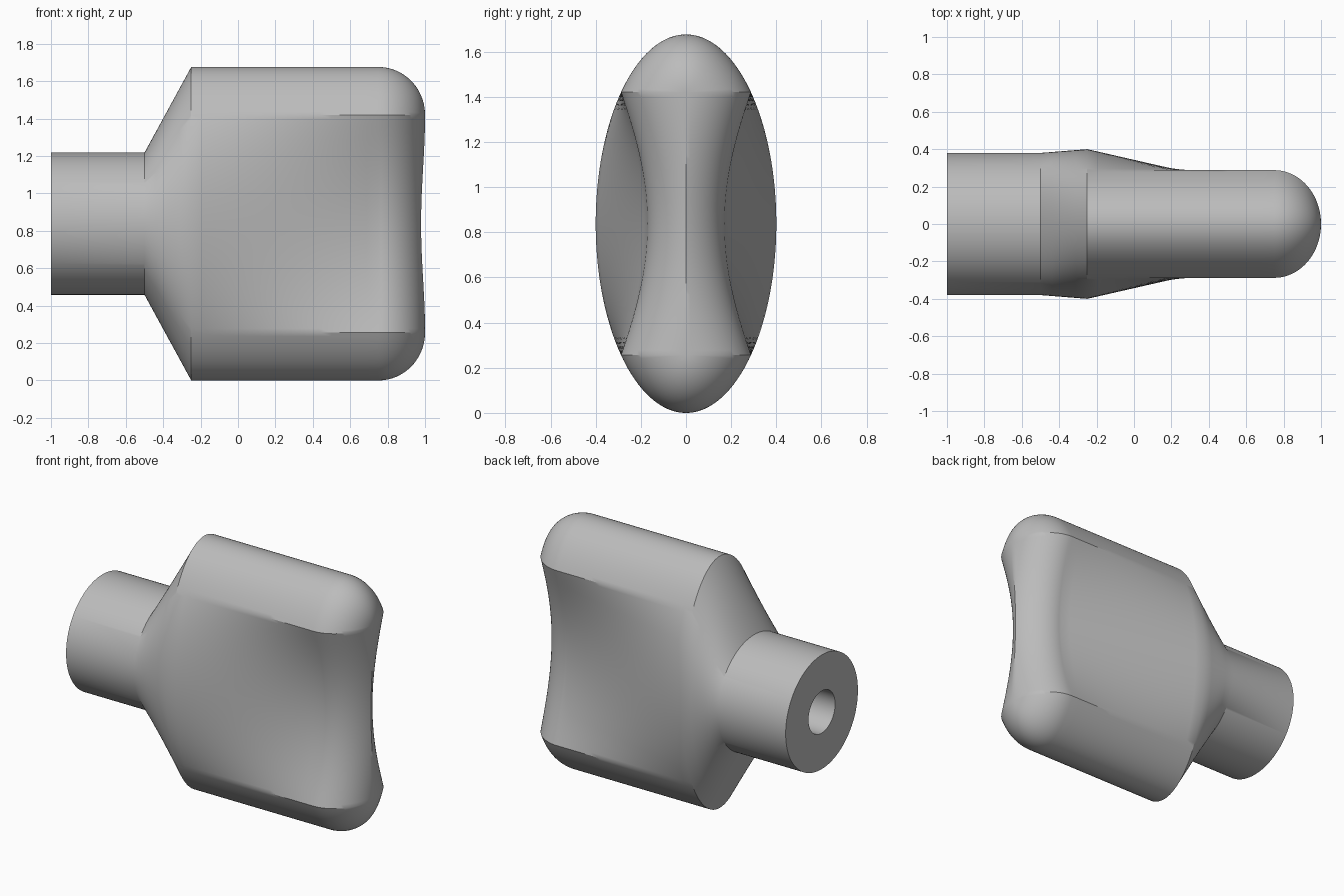
import bpy, bmesh
from math import sin, cos, acos, radians, pi

if "Cube" in bpy.data.objects:
    bpy.data.objects.remove(bpy.data.objects["Cube"], do_unlink=True)

ZC, HALF_W, HALF_H = 0.838, 0.40, 0.838   # elliptical grip section
SHAFT_R, BORE_R = 0.38, 0.14
X_NECK, X_GRIP, X_ROUND, ROUND = -0.5, -0.25, 0.75, 0.25
WAIST = 0.172                             # half thickness at the pinched end
KNEE = radians(44)                        # where the rounded rim meets the hollow side
KNEE_Y, KNEE_Z = HALF_W * cos(KNEE), HALF_H * sin(KNEE)
ANGLES = [radians(a) for a in range(0, 360, 2)]


def circle(x, r):
    return [(x, r * cos(t), r * sin(t)) for t in ANGLES]


def grip_point(t, f):
    """Section point; f runs 0 at the shoulder to 1 at the rounding."""
    y, z = HALF_W * cos(t), HALF_H * sin(t)
    if abs(z) < KNEE_Z - 1e-5:
        hollow = (HALF_W - WAIST) * f * (1 - (z / KNEE_Z) ** 2)
        y -= hollow if y > 0 else -hollow
    return y, z


def grip_ring(f):
    x = X_GRIP + f * (X_ROUND - X_GRIP)
    return [(x, *grip_point(t, f)) for t in ANGLES]


def end_ring(f):
    """Rounded end: rim becomes a dome, hollow sides fillet to a centre edge."""
    ring = []
    for t in ANGLES:
        y, z = grip_point(t, 1)
        if abs(z) >= KNEE_Z - 1e-5:
            phi = f * pi / 2
            rim = KNEE_Z if z > 0 else -KNEE_Z
            y, z = y * cos(phi), rim + (z - rim) * cos(phi)
        else:
            side = 1 if y > 0 else -1
            phi = f * acos(max(0, 1 - abs(y) / KNEE_Y))
            y = side * (abs(y) - KNEE_Y * (1 - cos(phi)))
        ring.append((X_ROUND + ROUND * sin(phi), y, z))
    return ring


# Bore, shaft, shoulder, grip and rounded end as one loft
rings = [circle(-0.4, BORE_R), circle(-1, BORE_R), circle(-1, SHAFT_R),
         circle(X_NECK, SHAFT_R)]
neck, shoulder = circle(X_NECK, SHAFT_R), grip_ring(0)
for f in (0.25, 0.5, 0.75):
    rings.append([tuple(a + (b - a) * f for a, b in zip(p, q))
                  for p, q in zip(neck, shoulder)])
rings += [grip_ring(i / 16) for i in range(17)]
rings += [end_ring(i / 20) for i in range(1, 21)]

bm = bmesh.new()
loops = [[bm.verts.new((x, y, z + ZC)) for x, y, z in ring] for ring in rings]
n = len(ANGLES)
for a, b in zip(loops, loops[1:]):
    for j in range(n):
        k = (j + 1) % n
        bm.faces.new((a[j], a[k], b[k], b[j]))
bm.faces.new(loops[0])
bmesh.ops.remove_doubles(bm, verts=bm.verts, dist=1e-4)
bmesh.ops.recalc_face_normals(bm, faces=bm.faces)

mesh = bpy.data.meshes.new("knob")
bm.to_mesh(mesh)
bm.free()
knob = bpy.data.objects.new("knob", mesh)
bpy.context.collection.objects.link(knob)

# Plain grey
grey = bpy.data.materials.new("grey")
grey.use_nodes = True
grey.diffuse_color = (0.5, 0.5, 0.5, 1)
grey.node_tree.nodes["Principled BSDF"].inputs["Base Color"].default_value = (0.5, 0.5, 0.5, 1)
mesh.materials.append(grey)

bpy.ops.object.select_all(action='DESELECT')
knob.select_set(True)
bpy.context.view_layer.objects.active = knob
bpy.ops.object.shade_smooth_by_angle(angle=radians(30))
